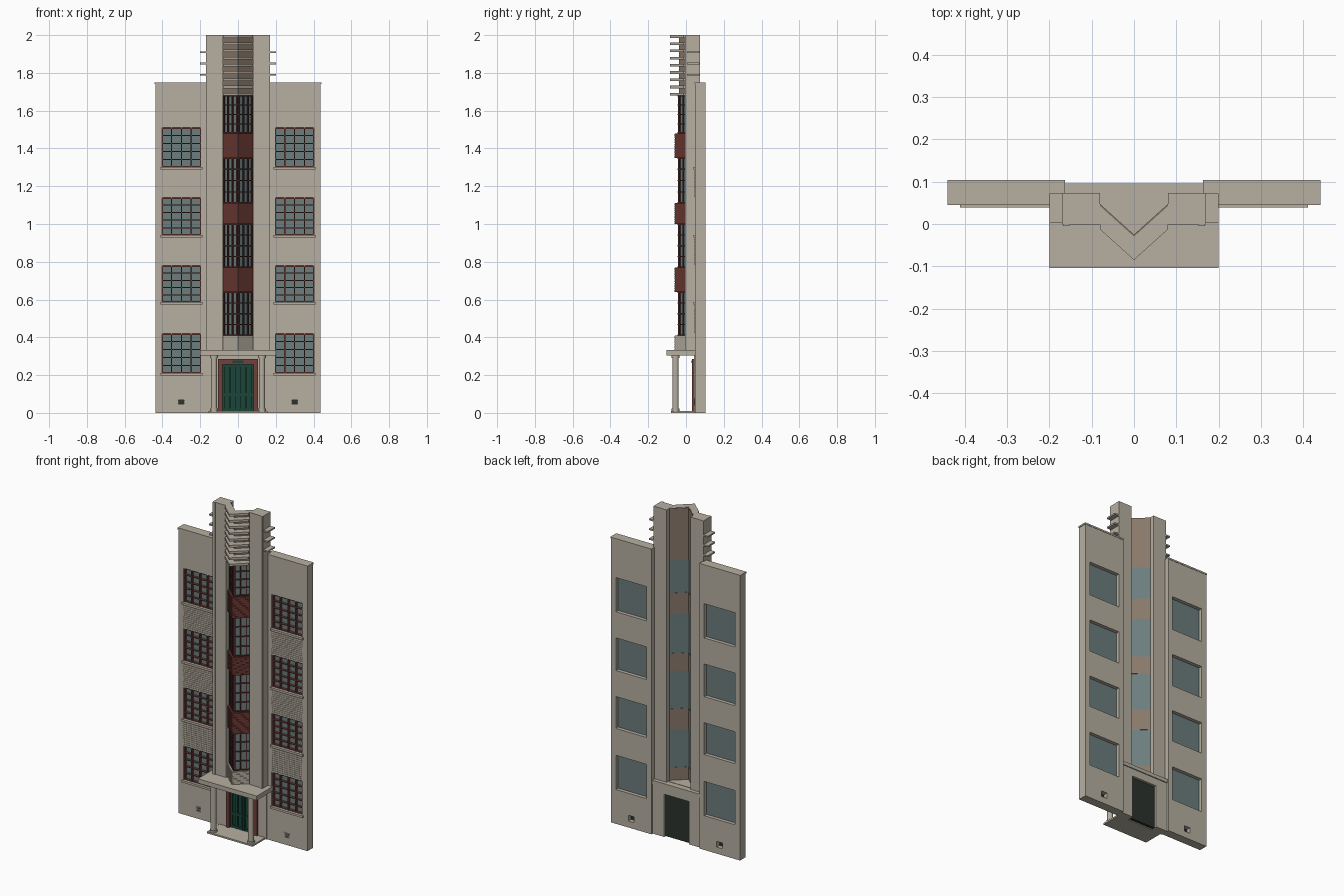
import bpy, bmesh, math
from mathutils import Matrix, Vector

cube = bpy.data.objects.get("Cube")
if cube:
    bpy.data.objects.remove(cube, do_unlink=True)


def material(name, rgb):
    m = bpy.data.materials.new(name)
    m.use_nodes = True
    m.diffuse_color = (*rgb, 1)
    m.node_tree.nodes["Principled BSDF"].inputs["Base Color"].default_value = (*rgb, 1)
    return m


CREAM = material("cream render", (0.47, 0.43, 0.355))
BRICK = material("red brick", (0.145, 0.04, 0.032))
FRAME = material("red frame paint", (0.17, 0.05, 0.043))
DARK = material("dark frame paint", (0.075, 0.024, 0.022))
GLASS = material("grey blue glass", (0.15, 0.205, 0.205))
GREEN = material("green door paint", (0.011, 0.06, 0.04))
SHADE = material("dark door back", (0.025, 0.032, 0.026))
TAUPE = material("taupe lining", (0.25, 0.19, 0.148))


def finish(name, bm, mat):
    bmesh.ops.recalc_face_normals(bm, faces=bm.faces)
    mesh = bpy.data.meshes.new(name)
    bm.to_mesh(mesh)
    bm.free()
    mesh.materials.append(mat)
    ob = bpy.data.objects.new(name, mesh)
    bpy.context.collection.objects.link(ob)
    return ob


def add_box(bm, x0, x1, y0, y1, z0, z1, turn=None):
    size = Matrix.Diagonal((x1 - x0, y1 - y0, z1 - z0, 1))
    place = Matrix.Translation(((x0 + x1) / 2, (y0 + y1) / 2, (z0 + z1) / 2))
    rot = Matrix.Rotation(turn, 4, 'Z') if turn else Matrix.Identity(4)
    bmesh.ops.create_cube(bm, size=1, matrix=place @ rot @ size)


def boxes(name, mat, *dims):
    bm = bmesh.new()
    for d in dims:
        add_box(bm, *d)
    return finish(name, bm, mat)


def wall(name, mat, x0, x1, y0, y1, z0, z1, holes):
    """Slab with rectangular through holes (xa, xb, za, zb)."""
    bm = bmesh.new()
    xs = sorted({x0, x1, *[v for h in holes for v in h[:2]]})
    zs = sorted({z0, z1, *[v for h in holes for v in h[2:]]})

    def solid(i, j):
        if not (0 <= i < len(xs) - 1 and 0 <= j < len(zs) - 1):
            return False
        cx, cz = (xs[i] + xs[i + 1]) / 2, (zs[j] + zs[j + 1]) / 2
        return not any(a < cx < b and c < cz < d for a, b, c, d in holes)

    def quad(*pts):
        bm.faces.new([bm.verts.new(p) for p in pts])

    for i in range(len(xs) - 1):
        for j in range(len(zs) - 1):
            if not solid(i, j):
                continue
            a, b, c, d = xs[i], xs[i + 1], zs[j], zs[j + 1]
            for y in (y0, y1):
                quad((a, y, c), (b, y, c), (b, y, d), (a, y, d))
            for x, n in ((a, i - 1), (b, i + 1)):
                if not solid(n, j):
                    quad((x, y0, c), (x, y1, c), (x, y1, d), (x, y0, d))
            for z, n in ((c, j - 1), (d, j + 1)):
                if not solid(i, n):
                    quad((a, y0, z), (b, y0, z), (b, y1, z), (a, y1, z))
    bmesh.ops.remove_doubles(bm, verts=bm.verts, dist=1e-5)
    return finish(name, bm, mat)


BAY, RISE = 0.08, 0.072


def add_chevron(bm, front, back, z0, z1):
    """V-shaped prism pointing forward; front and back are the apex depths."""
    plan = [(-BAY, front + RISE), (0, front), (BAY, front + RISE),
            (BAY, back + RISE), (0, back), (-BAY, back + RISE)]
    low = [bm.verts.new((x, y, z0)) for x, y in plan]
    top = [bm.verts.new((x, y, z1)) for x, y in plan]
    for ring in (low, top):
        bm.faces.new((ring[0], ring[1], ring[4], ring[5]))
        bm.faces.new((ring[1], ring[2], ring[3], ring[4]))
    for i in range(6):
        j = (i + 1) % 6
        bm.faces.new((low[i], low[j], top[j], top[i]))


def chevrons(name, mat, *dims):
    bm = bmesh.new()
    for d in dims:
        add_chevron(bm, *d)
    return finish(name, bm, mat)


# Side wings with their windows
WIN = [(0.21, 0.42), (0.585, 0.78), (0.94, 1.14), (1.30, 1.51)]
XL, XR = 0.195, 0.405
for side, s in (("left", 1), ("right", -1)):
    def span(a, b):
        return (a, b) if s > 0 else (-b, -a)

    holes = [(*span(XL, XR), *w) for w in WIN] + [(*span(0.28, 0.32), 0.04, 0.075)]
    wall(side + "_wing", CREAM, *span(0.163, 0.438), 0.048, 0.102, 0, 1.742, holes)
    boxes(side + "_wing_coping", CREAM, (*span(0.163, 0.441), 0.045, 0.104, 1.74, 1.75))
    bars, panes, sills, courses = [], [], [], []
    for k, (z0, z1) in enumerate(WIN):
        w, h = XR - XL, z1 - z0
        for i in range(5):
            x, t = XL + w * i / 4, 0.007 if i in (0, 4) else 0.003
            bars.append((*span(max(XL, x - t), min(XR, x + t)), 0.054, 0.076, z0, z1))
        for i in range(6):
            z, t = z0 + h * i / 5, 0.007 if i in (0, 5) else 0.0025
            bars.append((*span(XL, XR), 0.056, 0.075, max(z0, z - t), min(z1, z + t)))
        panes.append((*span(XL, XR), 0.07, 0.08, z0, z1))
        sills.append((*span(XL - 0.006, XR + 0.006), 0.039, 0.06, z0 - 0.011, z0 + 0.002))
        # Brick courses between this window and the next
        if k < 3:
            za, zb = z1 + 0.004, WIN[k + 1][0] - 0.013
            n = 12
            p = (zb - za) / n
            courses += [(*span(XL, XR), 0.0455, 0.05, za + p * i, za + p * (i + 0.75))
                        for i in range(n)]
    boxes(side + "_window_frames", FRAME, *bars)
    boxes(side + "_window_glass", GLASS, *panes)
    boxes(side + "_window_sills", CREAM, *sills)
    boxes(side + "_brick_courses", CREAM, *courses)
    # Air vent
    boxes(side + "_vent_slats", CREAM,
          *[(*span(0.28, 0.32), 0.046, 0.056, z, z + 0.007) for z in (0.04, 0.054, 0.068)],
          *[(*span(x, x + 0.005), 0.046, 0.056, 0.04, 0.075) for x in (0.28, 0.315)])
    boxes(side + "_vent_back", SHADE, (*span(0.28, 0.32), 0.07, 0.075, 0.04, 0.075))

    # Tower pillar, edge strip and side fins
    boxes(side + "_pillar", CREAM, (*span(BAY, 0.17), -0.001, 0.073, 0.33, 2),
          (*span(0.153, 0.168), -0.005, 0.01, 0.33, 2))
    boxes(side + "_side_fins", CREAM,
          *[(*span(0.165, 0.2), 0.004, 0.072, z, z + 0.009) for z in (1.785, 1.845, 1.905)])

    # Round porch column
    bm = bmesh.new()
    for r, z0, z1 in ((0.0165, 0.01, 0.305), (0.021, 0.01, 0.022), (0.021, 0.29, 0.305)):
        bmesh.ops.create_cone(bm, cap_ends=True, segments=16, radius1=r, radius2=r,
                              depth=z1 - z0,
                              matrix=Matrix.Translation((s * 0.127, -0.055, (z0 + z1) / 2)))
    col = finish(side + "_porch_column", bm, CREAM)
    bpy.context.view_layer.objects.active = col
    col.select_set(True)
    bpy.ops.object.shade_smooth_by_angle(angle=math.radians(40))
    col.select_set(False)

# Pointed central bay: alternate brick bands and windows
BANDS = [(0.33, 0.41), (0.64, 0.77), (1.00, 1.11), (1.35, 1.48)]
LOUVER_BASE = 1.68
for k, (z0, z1) in enumerate(BANDS):
    mat = BRICK if k else CREAM
    n = 10 if k else 6
    p = (z1 - z0) / n
    chevrons("bay_band_%d" % (k + 1), mat, (-0.057, -0.031, z0, z1),
             *[(-0.06, -0.05, z0 + p * i, z0 + p * (i + 0.75)) for i in range(n)])
    chevrons("bay_lining_%d" % (k + 1), TAUPE, (-0.031, -0.025, z0, z1))

    w0, w1 = z1, BANDS[k + 1][0] if k < 3 else LOUVER_BASE
    chevrons("bay_glass_%d" % (k + 1), GLASS, (-0.036, -0.027, w0, w1))
    bm = bmesh.new()
    for i in range(5):
        z, t = w0 + (w1 - w0) * i / 4, 0.006 if i in (0, 4) else 0.003
        add_chevron(bm, -0.045, -0.034, max(w0, z - t), min(w1, z + t))
    angle = math.atan2(RISE, BAY)
    for s in (1, -1):
        for x, t in ((0.004, 0.006), (0.028, 0.003), (0.052, 0.003), (0.075, 0.006)):
            y = -0.038 + x * RISE / BAY
            add_box(bm, s * x - t, s * x + t, y - 0.005, y + 0.005, w0, w1, s * angle)
    finish("bay_frame_%d" % (k + 1), bm, DARK)

# Louvred crown
chevrons("crown_lining", TAUPE, (-0.036, -0.025, LOUVER_BASE, 1.998))
pitch = (2 - LOUVER_BASE - 0.014) / 8
chevrons("crown_louvers", CREAM,
         *[(-0.085, -0.03, LOUVER_BASE + pitch * i, LOUVER_BASE + pitch * i + 0.014)
           for i in range(9)])

# Entrance wall, canopy and step
wall("entrance_wall", CREAM, -0.163, 0.163, 0.042, 0.09, 0, 0.31, [(-0.085, 0.085, 0, 0.262)])
boxes("canopy", CREAM, (-0.2, 0.2, -0.104, 0.06, 0.305, 0.332),
      (-0.163, 0.163, 0.05, 0.096, 0.308, 0.33))
boxes("porch_step", CREAM, (-0.155, 0.155, -0.08, 0.05, 0, 0.01))

# Door surround and double door
boxes("door_surround", FRAME, (-0.105, -0.083, 0.032, 0.06, 0.01, 0.285),
      (0.083, 0.105, 0.032, 0.06, 0.01, 0.285), (-0.105, 0.105, 0.032, 0.06, 0.256, 0.285))
boxes("door_head_plate", GREEN, (-0.03, 0.03, 0.028, 0.034, 0.264, 0.278))
boxes("door_leaves", SHADE, (-0.085, 0.085, 0.058, 0.075, 0, 0.262))
stiles = [(x - 0.006, x + 0.006, 0.046, 0.06, 0.01, 0.256)
          for x in (-0.077, -0.042, -0.007, 0.007, 0.042, 0.077)]
rails = [(-0.083, 0.083, 0.048, 0.06, z, z + 0.014) for z in (0.01, 0.09, 0.242)]
boxes("door_panels", GREEN, (-0.083, 0.083, 0.054, 0.06, 0.01, 0.256), *stiles, *rails)
